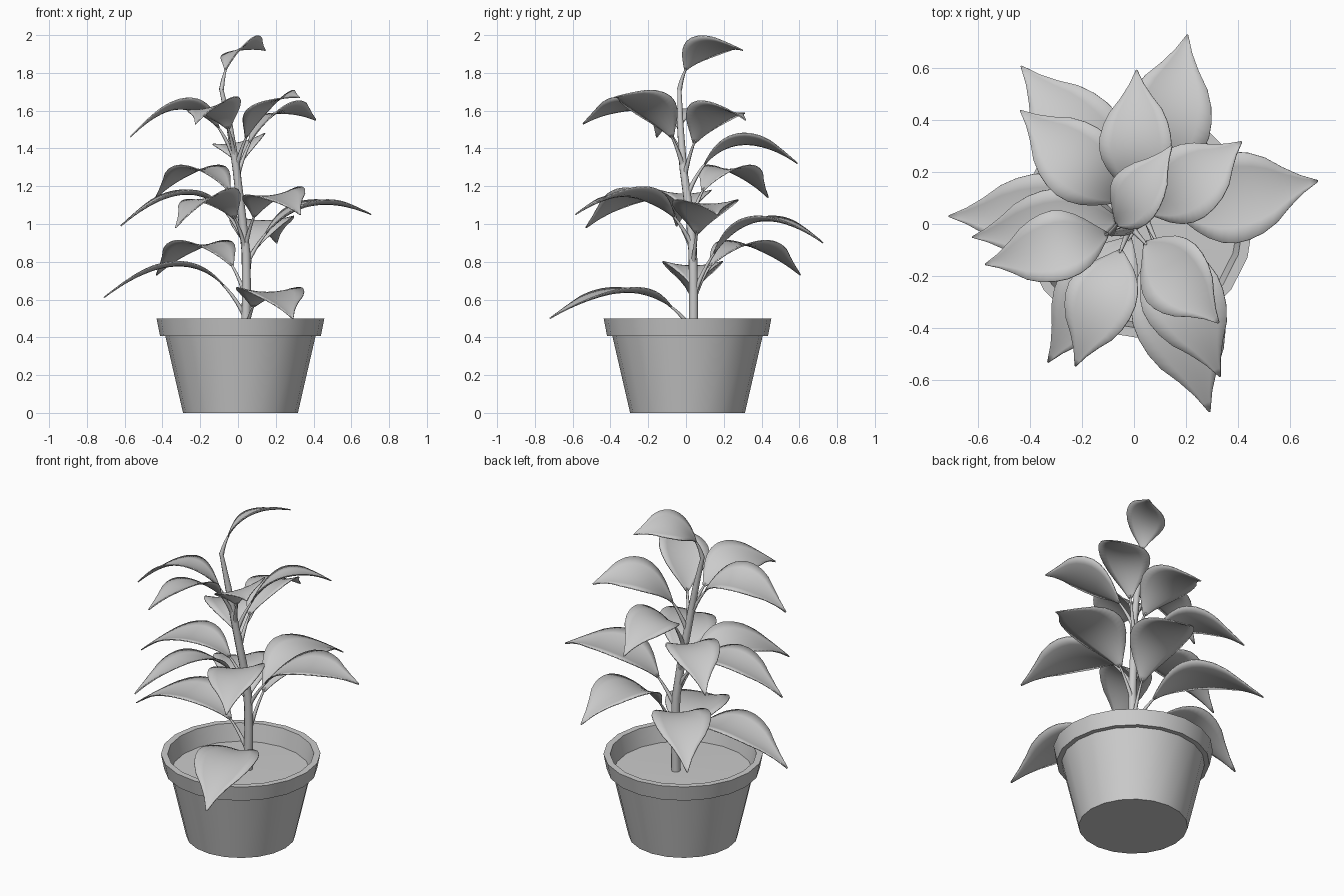
import bpy, bmesh, math
from mathutils import Vector

if "Cube" in bpy.data.objects:
    bpy.data.objects.remove(bpy.data.objects["Cube"])


def finish(bm, name, angle=40):
    bmesh.ops.recalc_face_normals(bm, faces=bm.faces)
    me = bpy.data.meshes.new(name)
    bm.to_mesh(me)
    bm.free()
    ob = bpy.data.objects.new(name, me)
    bpy.context.collection.objects.link(ob)
    bpy.ops.object.select_all(action='DESELECT')
    ob.select_set(True)
    bpy.context.view_layer.objects.active = ob
    bpy.ops.object.shade_smooth_by_angle(angle=math.radians(angle))
    return ob


def lathe(name, profile, centre, sides):
    bm = bmesh.new()
    vs = [bm.verts.new((r + centre[0], centre[1], z)) for r, z in profile]
    es = [bm.edges.new(p) for p in zip(vs, vs[1:])]
    bmesh.ops.spin(bm, geom=vs + es, cent=(*centre, 0), axis=(0, 0, 1),
                   angle=2 * math.pi, steps=sides)
    bmesh.ops.remove_doubles(bm, verts=bm.verts, dist=1e-4)
    return finish(bm, name)


def tube(name, pts, radii, sides=8):
    bm = bmesh.new()
    rings = []
    for i, p in enumerate(pts):
        d = (pts[min(i + 1, len(pts) - 1)] - pts[max(i - 1, 0)]).normalized()
        a = d.cross(Vector((0.31, 0.95, 0))).normalized()
        b = d.cross(a)
        rings.append([bm.verts.new(p + radii[i] * (a * math.cos(k * math.tau / sides)
                      + b * math.sin(k * math.tau / sides))) for k in range(sides)])
    for r, s in zip(rings, rings[1:]):
        for k in range(sides):
            j = (k + 1) % sides
            bm.faces.new((r[k], r[j], s[j], s[k]))
    bm.faces.new(rings[0])
    bm.faces.new(rings[-1])
    return finish(bm, name, 60)


# Stem centre line, also used to seat the leaf stalks
STEM = [Vector(p) for p in ((.04, .04, .36), (.045, .04, .65), (.042, .036, .85),
        (.02, .02, 1.05), (-.01, -.015, 1.3), (-.045, -.03, 1.52), (-.09, -.035, 1.72))]


def stem_at(z):
    for a, b in zip(STEM, STEM[1:]):
        if z <= b.z:
            return a.lerp(b, (z - a.z) / (b.z - a.z))
    return STEM[-1].copy()


# Half-width of a blade from base to tip: wedge base, broad shoulders, short tip
OUTLINE = [.06, .30, .56, .78, .93, 1, .98, .89, .72, .44, .2, 0.02]


def outline(u):
    x = u * (len(OUTLINE) - 1)
    i = min(int(x), len(OUTLINE) - 2)
    return OUTLINE[i] + (OUTLINE[i + 1] - OUTLINE[i]) * (x - i)


def leaf(n, z0, tip, apex, half, roll=0, frac=.32, start=.22):
    # Arched midrib from the stem, over the apex, to the tip
    p0, p2 = stem_at(z0), Vector(tip)
    p1 = p0.lerp(p2, frac)
    p1.z = (apex - .022 - .2025 * p0.z - .3025 * p2.z) / .495

    def mid(t):
        return p0 * (1 - t) ** 2 + p1 * 2 * t * (1 - t) + p2 * t * t

    side = Vector((p0.y - p2.y, p2.x - p0.x, 0)).normalized()
    # Stalk
    ts = [start * 1.12 * i / 5 for i in range(6)]
    tube(f"leaf_stalk_{n}", [mid(t) for t in ts], [.014 - .0018 * i for i in range(6)], 6)
    # Cupped blade, rolled about its midrib
    bm = bmesh.new()
    rows, cols = 22, 6
    cr, sr = math.cos(math.radians(roll)), math.sin(math.radians(roll))
    grid = []
    for i in range(rows + 1):
        u = i / rows
        t = start + (1 - start) * u
        d = (p1 - p0) * (1 - t) + (p2 - p1) * t
        up = d.cross(side).normalized()
        a, b = side * cr + up * sr, up * cr - side * sr
        w = half * outline(u)
        grid.append([bm.verts.new(mid(t) + a * w * v + b * w * .15 * v * v)
                     for v in (2 * j / cols - 1 for j in range(cols + 1))])
    for r, s in zip(grid, grid[1:]):
        for j in range(cols):
            bm.faces.new((r[j], r[j + 1], s[j + 1], s[j]))
    ob = finish(bm, f"leaf_blade_{n}", 60)
    mod = ob.modifiers.new("thickness", 'SOLIDIFY')
    mod.thickness = .006
    mod.offset = 0


# Pot and soil
lathe("pot", [(0, 0), (.304, 0), (.398, .408), (.426, .408), (.444, .5),
              (.407, .5), (.38, .37)], (.013, .008), 20)
lathe("soil", [(0, .402), (.2, .4), (.386, .396)], (.013, .008), 20)

# Stem
tube("stem", STEM, [.026, .025, .024, .023, .021, .018, .011], 8)

# Leaves: stalk height, tip, highest point, half width, roll (+ lifts the left side)
LEAVES = [
    (.62, (.205, .725, .90), 1.03, .17),
    (.78, (.705, .165, 1.05), 1.11, .175),
    (1.25, (.412, .315, 1.55), 1.60, .15, -14),
    (1.15, (.01, .59, 1.32), 1.45, .142, -12),
    (.60, (-.432, .605, .73), .91, .165),
    (1.0, (-.435, .435, 1.14), 1.31, .15),
    (.5, (-.71, .03, .61), .80, .16),
    (1.33, (-.57, -.155, 1.46), 1.64, .138, 12),
    (.9, (-.62, -.05, .99), 1.18, .145),
    (.85, (-.33, -.53, .98), 1.16, .148, 12),
    (1.35, (-.225, -.545, 1.53), 1.635, .14, 15),
    (.88, (.33, -.585, 1.05), 1.17, .16, 8),
    (.43, (.29, -.72, .5), .66, .175),
    (1.3, (.325, -.38, 1.67), 1.635, .148, 15),
]
for n, spec in enumerate(LEAVES, 1):
    leaf(n, *spec)
# Topmost leaf grows straight on from the stem
leaf("top", 1.71, (.145, .30, 1.92), 1.945, .115, -24, .17, .2)
